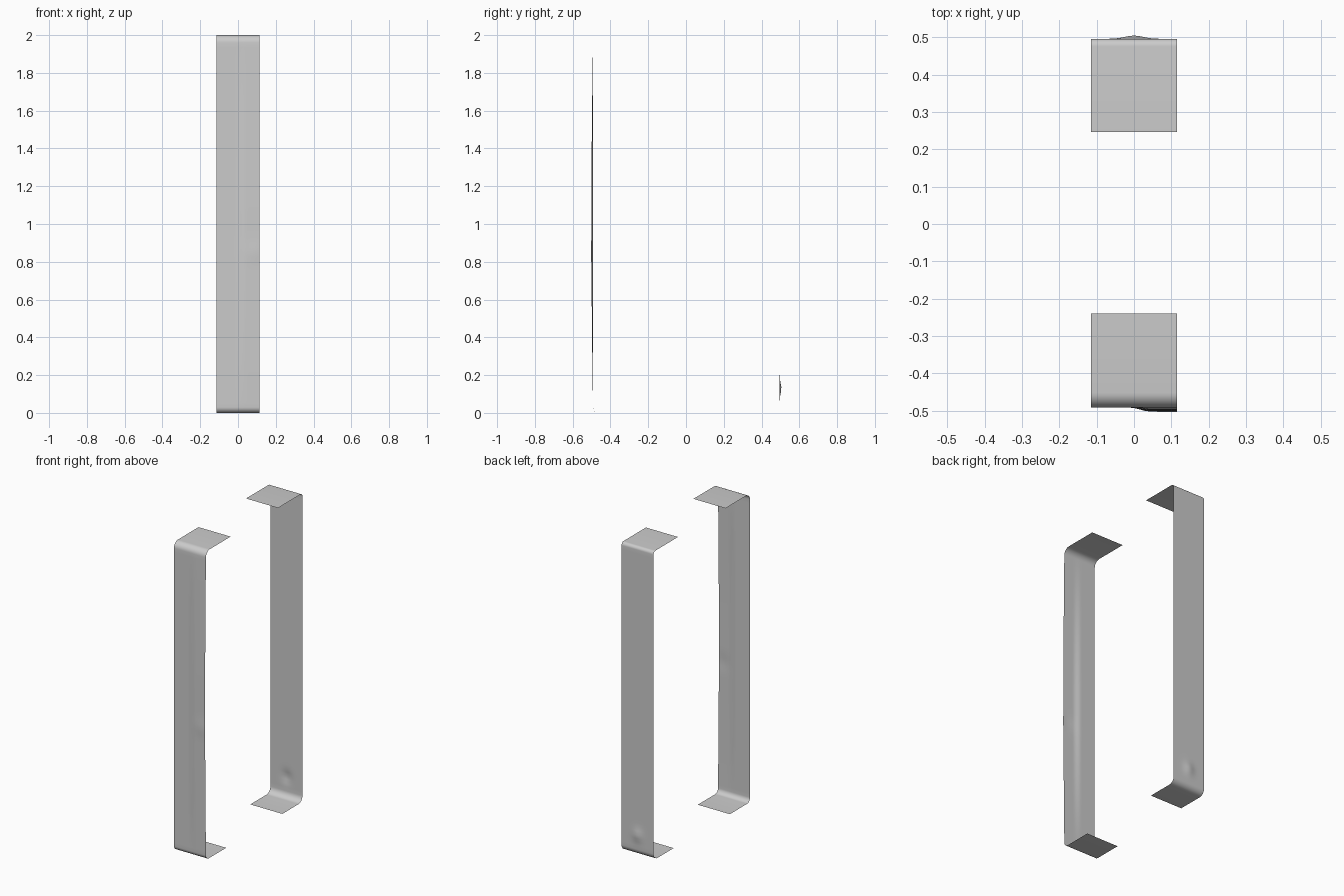
import bpy, bmesh, math

if "Cube" in bpy.data.objects:
    bpy.data.objects.remove(bpy.data.objects["Cube"])

HALF_W = 0.115
COLS = 24


def arc(cy, cz, r, a0, a1, n=8):
    return [(cy + r * math.cos(math.radians(a0 + (a1 - a0) * i / n)),
             cz + r * math.sin(math.radians(a0 + (a1 - a0) * i / n))) for i in range(n + 1)]


def bracket(name, side, wall, top_end, bottom_end, r_top, r_bottom, bulge):
    """Thin C-shaped strip; side is -1 for front, +1 for back."""
    prof = [(bottom_end, 0.0)]
    prof += arc(wall - r_bottom, r_bottom, r_bottom, -90, 0)
    z0, z1, n = r_bottom, 2 - r_top, 80
    prof += [(wall, z0 + (z1 - z0) * i / n) for i in range(1, n)]
    prof += arc(wall - r_top, 2 - r_top, r_top, 0, 90)
    prof += [(top_end, 2.0)]

    bm = bmesh.new()
    rows = []
    for y, z in prof:
        on_wall = max(0.0, min(1.0, (y - wall + 0.02) / 0.02))
        row = []
        for i in range(COLS + 1):
            x = -HALF_W + 2 * HALF_W * i / COLS
            row.append(bm.verts.new((x, side * (y + on_wall * bulge(x, z)), z)))
        rows.append(row)
    for a, b in zip(rows, rows[1:]):
        for i in range(COLS):
            loop = (a[i], a[i + 1], b[i + 1], b[i])
            bm.faces.new(loop if side < 0 else loop[::-1])
    mesh = bpy.data.meshes.new(name)
    bm.to_mesh(mesh)
    bm.free()
    for p in mesh.polygons:
        p.use_smooth = True
    obj = bpy.data.objects.new(name, mesh)
    bpy.context.collection.objects.link(obj)


def dent(x, z, cx, cz, radius, depth):
    return depth * math.exp(-((x - cx) ** 2 + (z - cz) ** 2) / radius ** 2)


# Front strip, gently bowed outwards along its right edge
def front_bulge(x, z):
    t = max(0.0, min(1.0, (x + 0.01) / 0.05))
    return (0.009 * t * t * (3 - 2 * t) * math.sin(math.pi * z / 2)
            + dent(x, z, 0.09, 0.85, 0.05, 0.003))


# Back strip, nearly flat with a small dent near the foot
def back_bulge(x, z):
    return dent(x, z, 0.0, 0.13, 0.035, 0.009)


bracket("front_strip", -1, 0.492, 0.24, 0.285, 0.04, 0.03, front_bulge)
bracket("back_strip", 1, 0.496, 0.246, 0.29, 0.02, 0.04, back_bulge)
